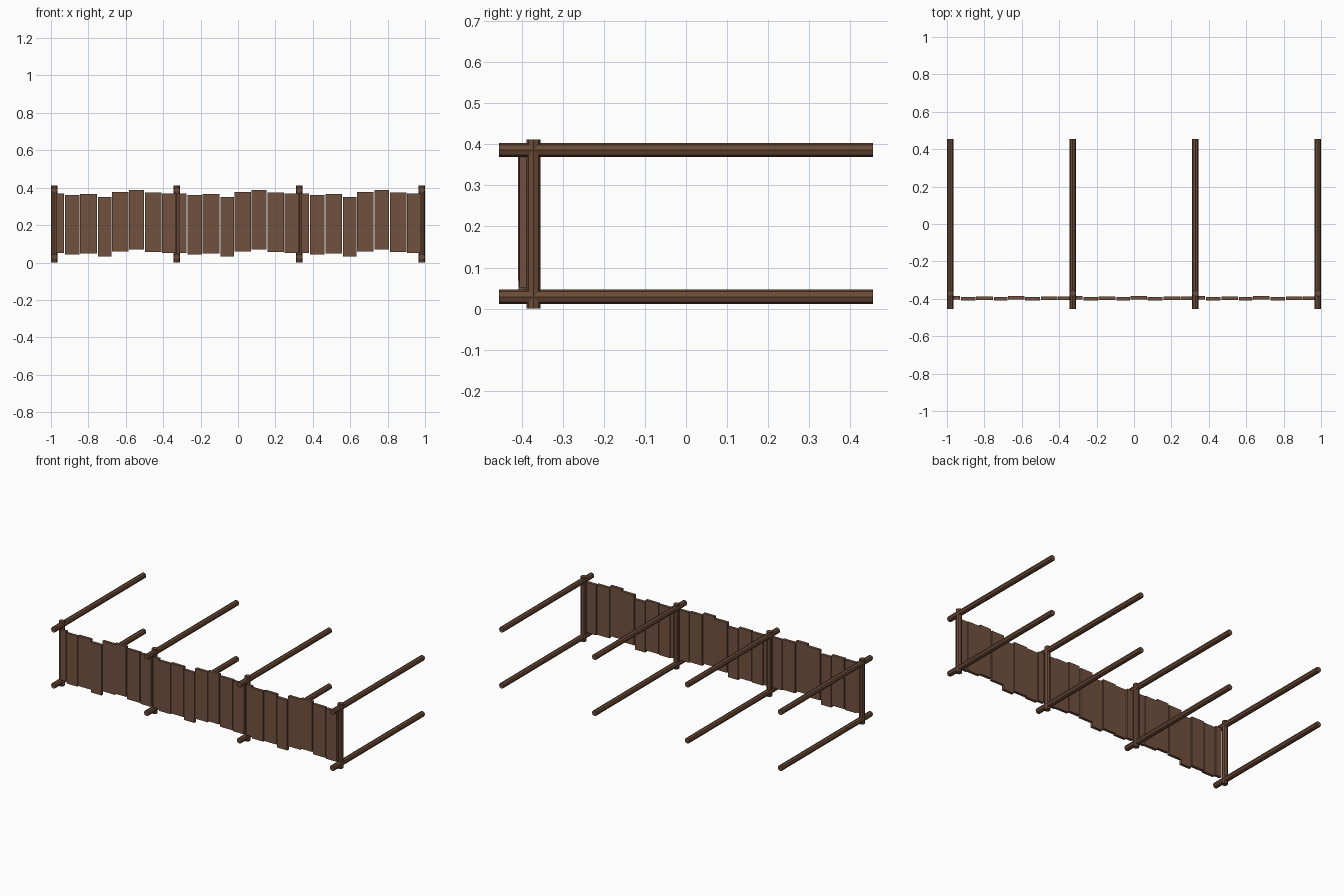
import bpy
import math
from mathutils import Matrix

if "Cube" in bpy.data.objects:
    bpy.data.objects.remove(bpy.data.objects["Cube"])


def material(name, rgb):
    m = bpy.data.materials.new(name)
    m.diffuse_color = (*rgb, 1.0)
    m.use_nodes = True
    m.node_tree.nodes["Principled BSDF"].inputs["Base Color"].default_value = m.diffuse_color
    return m


POLE_WOOD = material("dark_pole_wood", (0.147, 0.070, 0.038))
PLANK_WOOD = material("brown_plank_wood", (0.165, 0.083, 0.049))

R = 0.0175                                   # pole radius
POSTS_X = [-0.9825, -0.3275, 0.3275, 0.9825]


def pole(name, loc, length, along_y=False):
    """Flat-shaded eight-sided pole, with corners on its axes."""
    bpy.ops.mesh.primitive_cylinder_add(vertices=8, radius=R, depth=length, location=loc)
    ob = bpy.context.object
    ob.name = name
    if along_y:
        ob.data.transform(Matrix.Rotation(math.pi / 2, 4, 'X'))
    ob.data.materials.append(POLE_WOOD)


def plank(name, x0, x1, y, z0, z1):
    bpy.ops.mesh.primitive_cube_add(size=1, location=((x0 + x1) / 2, y, (z0 + z1) / 2))
    ob = bpy.context.object
    ob.name = name
    ob.data.transform(Matrix.Diagonal((x1 - x0, 0.018, z1 - z0, 1)))
    ob.data.materials.append(PLANK_WOOD)


# Upright posts with a long upper and lower beam running back from each
for i, x in enumerate(POSTS_X):
    pole(f"post_{i + 1}", (x, -0.371, 0.206), 0.412)
    pole(f"upper_beam_{i + 1}", (x, 0, 0.386), 0.91, True)
    pole(f"lower_beam_{i + 1}", (x, 0, 0.029), 0.91, True)

# Uneven planks of one bay: start, end (from the post), bottom, y offset
BAY = [
    (0.012, 0.053, 0.050, 0.002),
    (0.058, 0.136, 0.042, -0.002),
    (0.139, 0.229, 0.047, 0.000),
    (0.233, 0.305, 0.031, -0.002),
    (0.309, 0.397, 0.058, 0.002),
    (0.401, 0.481, 0.069, -0.003),
    (0.485, 0.573, 0.055, 0.000),
    (0.577, 0.652, 0.050, 0.001),
]
for b, px in enumerate(POSTS_X[:-1]):
    for n, (a, c, z, dy) in enumerate(BAY):
        plank(f"plank_{b + 1}_{n + 1}", px + a, px + c, -0.397 + dy, z, z + 0.32)
